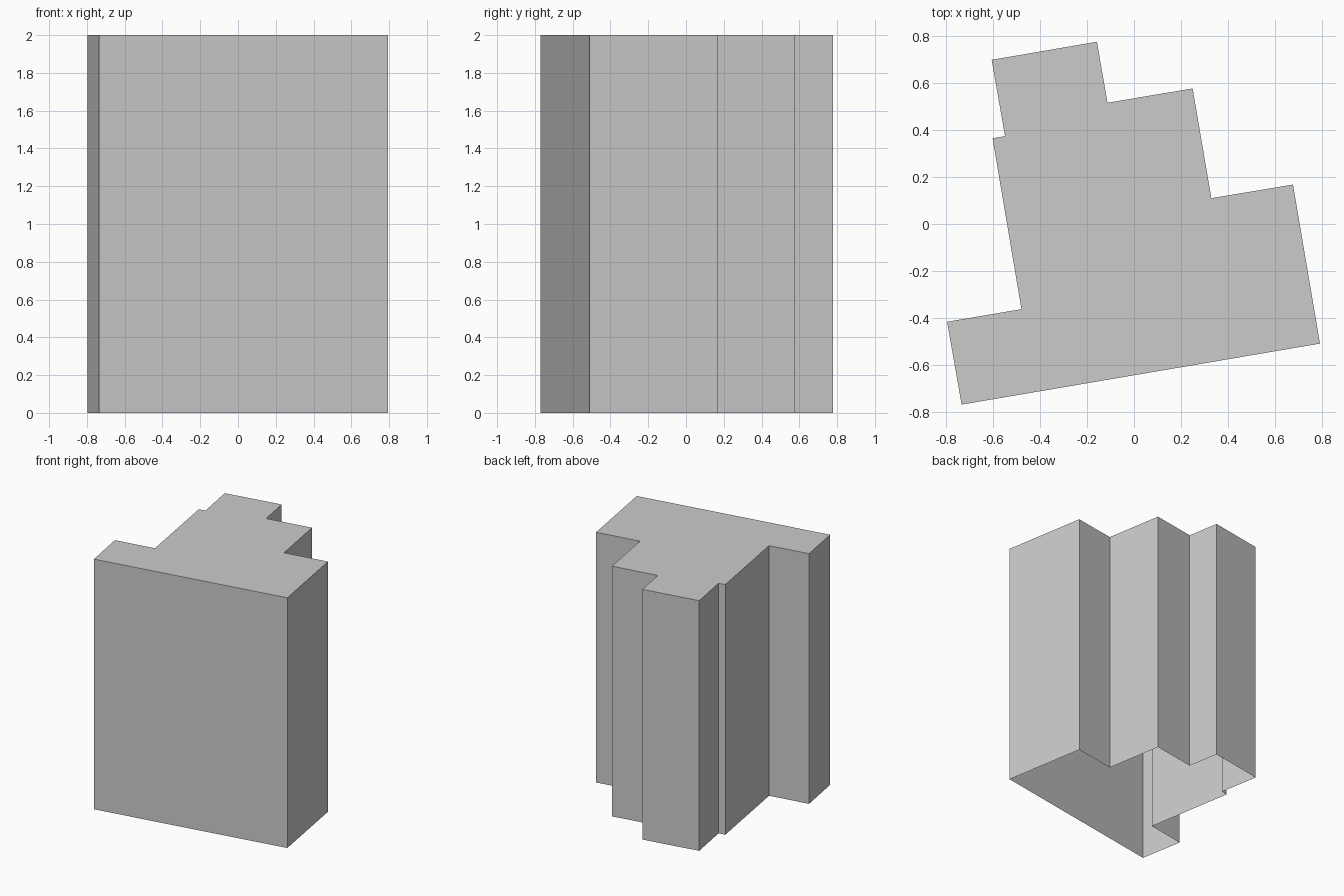
import bpy
import bmesh

HEIGHT = 2.0

cube = bpy.data.objects.get("Cube")
if cube:
    bpy.data.objects.remove(cube, do_unlink=True)

# Plain grey finish
grey = bpy.data.materials.new("light_grey")
grey.use_nodes = True
colour = (0.6, 0.6, 0.6, 1.0)
grey.diffuse_color = colour
grey.node_tree.nodes["Principled BSDF"].inputs["Base Color"].default_value = colour

# Stepped floor plan, counter-clockwise from the front left corner of the long wall
plan = [
    (-0.735, -0.77), (0.793, -0.51), (0.678, 0.168), (0.33, 0.11),
    (0.25, 0.578), (-0.113, 0.517), (-0.158, 0.777), (-0.607, 0.70),
    (-0.55, 0.375), (-0.603, 0.365), (-0.48, -0.363), (-0.797, -0.417),
]

# Hollow building shell: walls and a flat roof, open underneath
bm = bmesh.new()
base = [bm.verts.new((x, y, 0)) for x, y in plan]
top = [bm.verts.new((x, y, HEIGHT)) for x, y in plan]
for i in range(len(plan)):
    j = (i + 1) % len(plan)
    bm.faces.new((base[i], base[j], top[j], top[i]))
bm.faces.new(top)

mesh = bpy.data.meshes.new("building_shell")
bm.to_mesh(mesh)
bm.free()
mesh.materials.append(grey)
building = bpy.data.objects.new("building_shell", mesh)
bpy.context.collection.objects.link(building)
